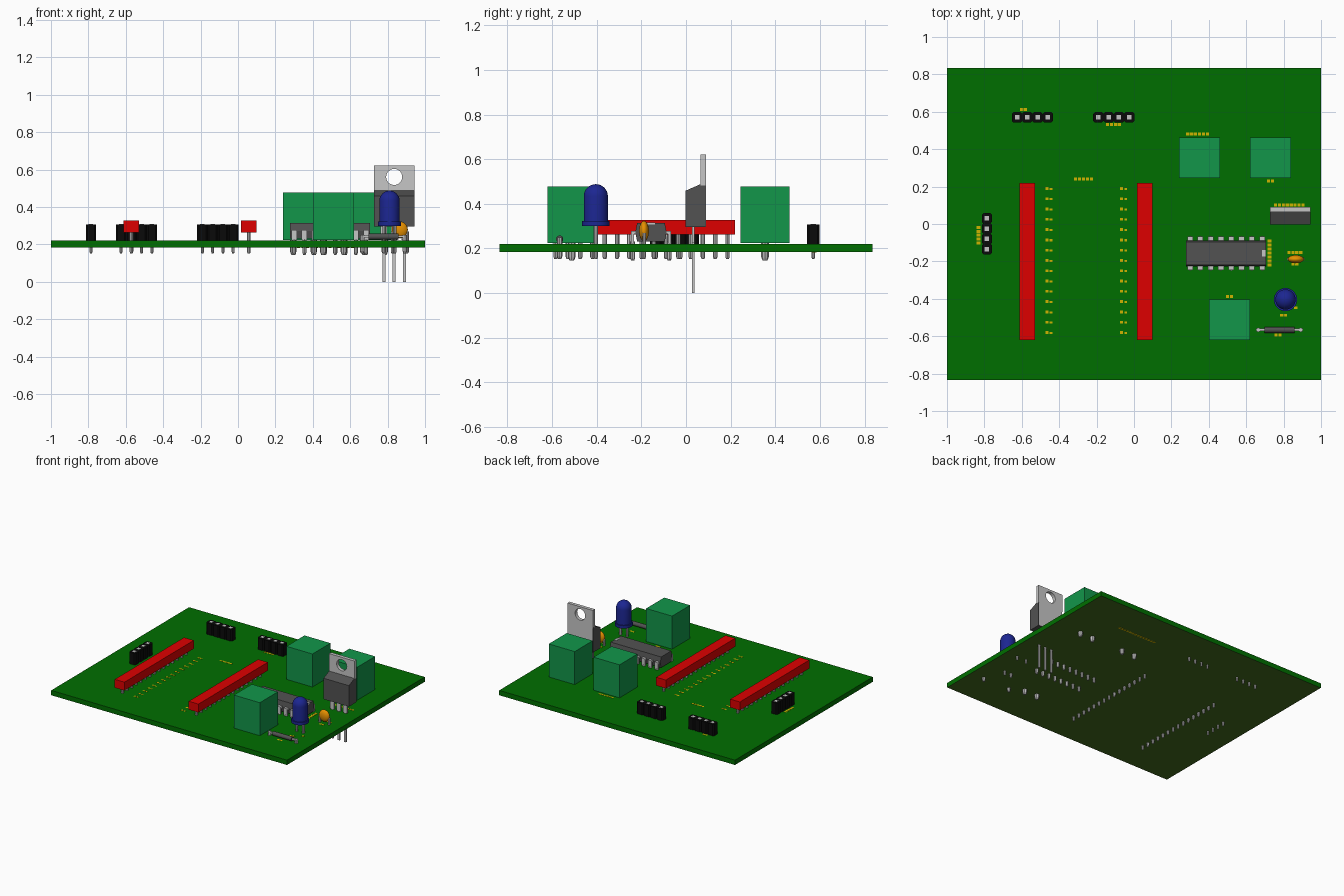
import bpy, bmesh, math
from mathutils import Matrix, Vector

cube = bpy.data.objects.get("Cube")
if cube:
    bpy.data.objects.remove(cube, do_unlink=True)


def material(name, *rgb):
    lin = [(c / 255 / 12.92 if c < 11 else ((c / 255 + 0.055) / 1.055) ** 2.4) for c in rgb]
    m = bpy.data.materials.new(name)
    m.use_nodes = True
    m.diffuse_color = (*lin, 1)
    m.node_tree.nodes["Principled BSDF"].inputs["Base Color"].default_value = (*lin, 1)
    return m


GREEN = material("board green", 0, 110, 0)
UNDER = material("underside olive", 66, 106, 30)
BLOCK = material("block green", 18, 150, 74)
RED = material("strip red", 222, 0, 0)
GREY = material("package grey", 82, 82, 82)
BLACK = material("header black", 10, 10, 10)
METAL = material("pin metal", 198, 198, 198)
BLUE = material("lamp blue", 28, 38, 146)
ORANGE = material("capacitor orange", 240, 150, 0)
YELLOW = material("marking yellow", 208, 180, 0)

BOTTOM, TOP, TIP = 0.183, 0.22, 0.152


def finish(name, bm, *mats, smooth=False):
    bmesh.ops.recalc_face_normals(bm, faces=bm.faces[:])
    me = bpy.data.meshes.new(name)
    bm.to_mesh(me)
    bm.free()
    for m in mats:
        me.materials.append(m)
    ob = bpy.data.objects.new(name, me)
    bpy.context.collection.objects.link(ob)
    if smooth:
        bpy.ops.object.select_all(action='DESELECT')
        ob.select_set(True)
        bpy.context.view_layer.objects.active = ob
        bpy.ops.object.shade_smooth_by_angle(angle=math.radians(40))
    return ob


def box(bm, x, y, z):
    """Box from three (low, high) ranges."""
    mid = Vector([(a + b) / 2 for a, b in (x, y, z)])
    size = [b - a for a, b in (x, y, z)]
    bmesh.ops.create_cube(bm, size=1, matrix=Matrix.Translation(mid) @ Matrix.Diagonal((*size, 1)))


def prism(bm, points, direction):
    face = bm.faces.new([bm.verts.new(p) for p in points])
    ext = bmesh.ops.extrude_face_region(bm, geom=[face], use_keep_orig=True)
    verts = [g for g in ext["geom"] if isinstance(g, bmesh.types.BMVert)]
    bmesh.ops.translate(bm, verts=verts, vec=direction)


def lathe(bm, x, y, profile, steps=32):
    """Turn (radius, z) points around a vertical axis."""
    verts = [bm.verts.new((x + r, y, z)) for r, z in profile]
    edges = [bm.edges.new(p) for p in zip(verts, verts[1:])]
    bmesh.ops.spin(bm, geom=verts + edges, cent=(x, y, 0), axis=(0, 0, 1),
                   angle=math.tau, steps=steps)
    bmesh.ops.remove_doubles(bm, verts=bm.verts[:], dist=0.0001)


def pin(bm, x, y, top, r=0.01, tip=TIP):
    lathe(bm, x, y, [(0, top), (r, top), (r, tip + r), (r * 0.6, tip), (0, tip)], 8)


# Board with a differently coloured underside
bm = bmesh.new()
box(bm, (-1, 1), (-0.835, 0.835), (BOTTOM, TOP))
bm.normal_update()
for f in bm.faces:
    f.material_index = 1 if f.normal.z < -0.5 else 0
finish("board", bm, GREEN, UNDER)

# Green terminal blocks with two thick pins each
for name, x, y in (("back_inner", 0.35, 0.354), ("back_outer", 0.73, 0.354), ("front", 0.51, -0.512)):
    bm = bmesh.new()
    box(bm, (x - 0.11, x + 0.11), (y - 0.109, y + 0.109), (TOP + 0.004, 0.477))
    finish(name + "_terminal_block", bm, BLOCK)
    bm = bmesh.new()
    for s in (-1, 1):
        pin(bm, x + s * 0.055, y, 0.24, 0.017, 0.145)
    finish(name + "_terminal_pins", bm, METAL, smooth=True)

# Long red socket strips raised on pins
for name, x in (("right", -0.57), ("left", 0.058)):
    bm = bmesh.new()
    box(bm, (x - 0.041, x + 0.041), (-0.621, 0.22), (0.263, 0.327))
    finish(name + "_socket_strip", bm, RED)
    bm = bmesh.new()
    for i in range(15):
        pin(bm, x, -0.584 + i * 0.055, 0.27)
    finish(name + "_socket_pins", bm, METAL, smooth=True)

# Four-way black headers made of chamfered cells
for name, x, y, dx, dy in (("back_right", -0.543, 0.57, 1, 0), ("back_middle", -0.108, 0.57, 1, 0),
                           ("side", -0.786, -0.052, 0, 1)):
    body, pins = bmesh.new(), bmesh.new()
    h, c = 0.0275, 0.019
    for i in range(4):
        px, py = x + dx * (i - 1.5) * 0.055, y + dy * (i - 1.5) * 0.055
        corners = [(h, c), (c, h), (-c, h), (-h, c), (-h, -c), (-c, -h), (c, -h), (h, -c)]
        prism(body, [(px + a, py + b, TOP) for a, b in corners], (0, 0, 0.088))
        box(pins, (px - 0.012, px + 0.012), (py - 0.012, py + 0.012), (0.3, 0.3095))
        pin(pins, px, py, 0.23, 0.008)
    finish(name + "_header", body, BLACK)
    finish(name + "_header_pins", pins, METAL)

# Power regulator: sloped body, drilled metal tab, back plate and legs
bm = bmesh.new()
prism(bm, [(0.728, y, z) for y, z in
           ((-0.003, 0.297), (0.088, 0.297), (0.088, 0.488), (0.065, 0.488), (-0.003, 0.458))], (0.215, 0, 0))
finish("regulator_body", bm, GREY)

bm = bmesh.new()
ring = [(0.835 + 0.043 * math.cos(i * math.tau / 32), 0.561 + 0.043 * math.sin(i * math.tau / 32))
        for i in range(32)]
edges = []
for loop in ([(0.728, 0.483), (0.943, 0.483), (0.943, 0.621), (0.728, 0.621)], ring):
    vs = [bm.verts.new((x, 0.064, z)) for x, z in loop]
    edges += [bm.edges.new((vs[i - 1], vs[i])) for i in range(len(vs))]
bmesh.ops.triangle_fill(bm, edges=edges, use_beauty=True)
ext = bmesh.ops.extrude_face_region(bm, geom=bm.faces[:], use_keep_orig=True)
bmesh.ops.translate(bm, vec=(0, 0.026, 0),
                    verts=[g for g in ext["geom"] if isinstance(g, bmesh.types.BMVert)])
finish("regulator_tab", bm, METAL)

bm = bmesh.new()
box(bm, (0.73, 0.941), (0.086, 0.09), (0.299, 0.485))
finish("regulator_back_plate", bm, METAL)
bm = bmesh.new()
for i in (-1, 0, 1):
    x = 0.835 + i * 0.055
    box(bm, (x - 0.008, x + 0.008), (0.026, 0.037), (0, 0.3))
    box(bm, (x - 0.017, x + 0.017), (0.026, 0.037), (0.225, 0.3))
finish("regulator_legs", bm, METAL)

# Blue lamp: flange, straight wall and dome
bm = bmesh.new()
dome = [(0.054 * math.cos(a * math.pi / 16), 0.434 + 0.054 * math.sin(a * math.pi / 16)) for a in range(8)]
lathe(bm, 0.81, -0.404, [(0, 0.3), (0.062, 0.3), (0.062, 0.322), (0.054, 0.322)] + dome + [(0, 0.488)])
finish("lamp", bm, BLUE, smooth=True)
bm = bmesh.new()
for s in (-1, 1):
    pin(bm, 0.81 + s * 0.028, -0.404, 0.31)
finish("lamp_legs", bm, METAL, smooth=True)

# Chip with drafted sides, end notch and two rows of bent pins
yc = -0.157
bm = bmesh.new()
prism(bm, [(0.278, yc + y, z) for y, z in ((-0.062, 0.232), (0.062, 0.232), (0.07, 0.272),
                                         (0.062, 0.314), (-0.062, 0.314), (-0.07, 0.272))], (0.428, 0, 0))
finish("chip_body", bm, GREY)
bm = bmesh.new()
box(bm, (0.685, 0.707), (yc - 0.017, yc + 0.017), (0.308, 0.316))
finish("chip_notch", bm, METAL)
bm = bmesh.new()
for i in range(8):
    x = 0.3 + i * 0.055
    for s in (-1, 1):
        inner, outer = yc + s * 0.06, yc + s * 0.09
        low = outer - s * 0.013
        box(bm, (x - 0.015, x + 0.015), sorted((inner, outer)), (0.264, 0.278))
        box(bm, (x - 0.015, x + 0.015), sorted((low, outer)), (0.223, 0.278))
        pin(bm, x, yc + s * 0.082, 0.23, 0.011, 0.145)
finish("chip_pins", bm, METAL)

# Orange disc capacitor
bm = bmesh.new()
bmesh.ops.create_uvsphere(bm, u_segments=24, v_segments=14, radius=1,
                          matrix=Matrix.Translation((0.865, -0.188, 0.278)) @ Matrix.Diagonal((0.043, 0.022, 0.045, 1)))
finish("capacitor", bm, ORANGE, smooth=True)
bm = bmesh.new()
for s in (-1, 1):
    pin(bm, 0.865 + s * 0.04, -0.188, 0.27, 0.008)
finish("capacitor_legs", bm, METAL, smooth=True)

# Diode lying on leads that end in bright bent corners
bm = bmesh.new()
bmesh.ops.create_cone(bm, cap_ends=True, segments=20, radius1=0.016, radius2=0.016, depth=0.16,
                      matrix=Matrix.Translation((0.778, -0.566, 0.242)) @ Matrix.Rotation(math.pi / 2, 4, 'Y'))
finish("diode_body", bm, GREY, smooth=True)
bm = bmesh.new()
box(bm, (0.655, 0.901), (-0.572, -0.56), (0.236, 0.248))
for x in (0.664, 0.892):
    pin(bm, x, -0.566, 0.25, 0.012)
finish("diode_leads", bm, METAL)

# Yellow printed ticks: rows beside the strips, then dashes near parts
bm = bmesh.new()


def tick(x, y, w, d, z=TOP):
    box(bm, (x - w / 2, x + w / 2), (y - d / 2, y + d / 2), (z - 0.001, z + 0.001))


for x in (-0.455, -0.055):
    for i in range(15):
        tick(x - 0.011, 0.19 - i * 0.055, 0.017, 0.015)
        tick(x + 0.011, 0.188 - i * 0.055, 0.015, 0.011)
for x, y, n in ((-0.59, 0.612, 2), (-0.11, 0.532, 4), (0.34, 0.481, 6), (0.83, 0.102, 8), (-0.27, 0.241, 5),
                (0.51, -0.388, 2), (0.77, -0.594, 2), (0.8, -0.488, 2), (0.86, -0.153, 4), (0.86, -0.215, 2),
                (0.865, -0.448, 1), (0.73, 0.23, 2)):
    for i in range(n):
        tick(x + (i - (n - 1) / 2) * 0.021, y, 0.017, 0.015)
for x, y, n in ((-0.832, -0.06, 5), (0.725, -0.155, 7)):
    for i in range(n):
        tick(x, y + (i - (n - 1) / 2) * 0.021, 0.022, 0.016)
# Printed line under the board
for i in range(14):
    tick(0.3 + i * 0.024, 0.575, 0.016, 0.02, BOTTOM)
finish("printed_marks", bm, YELLOW)
